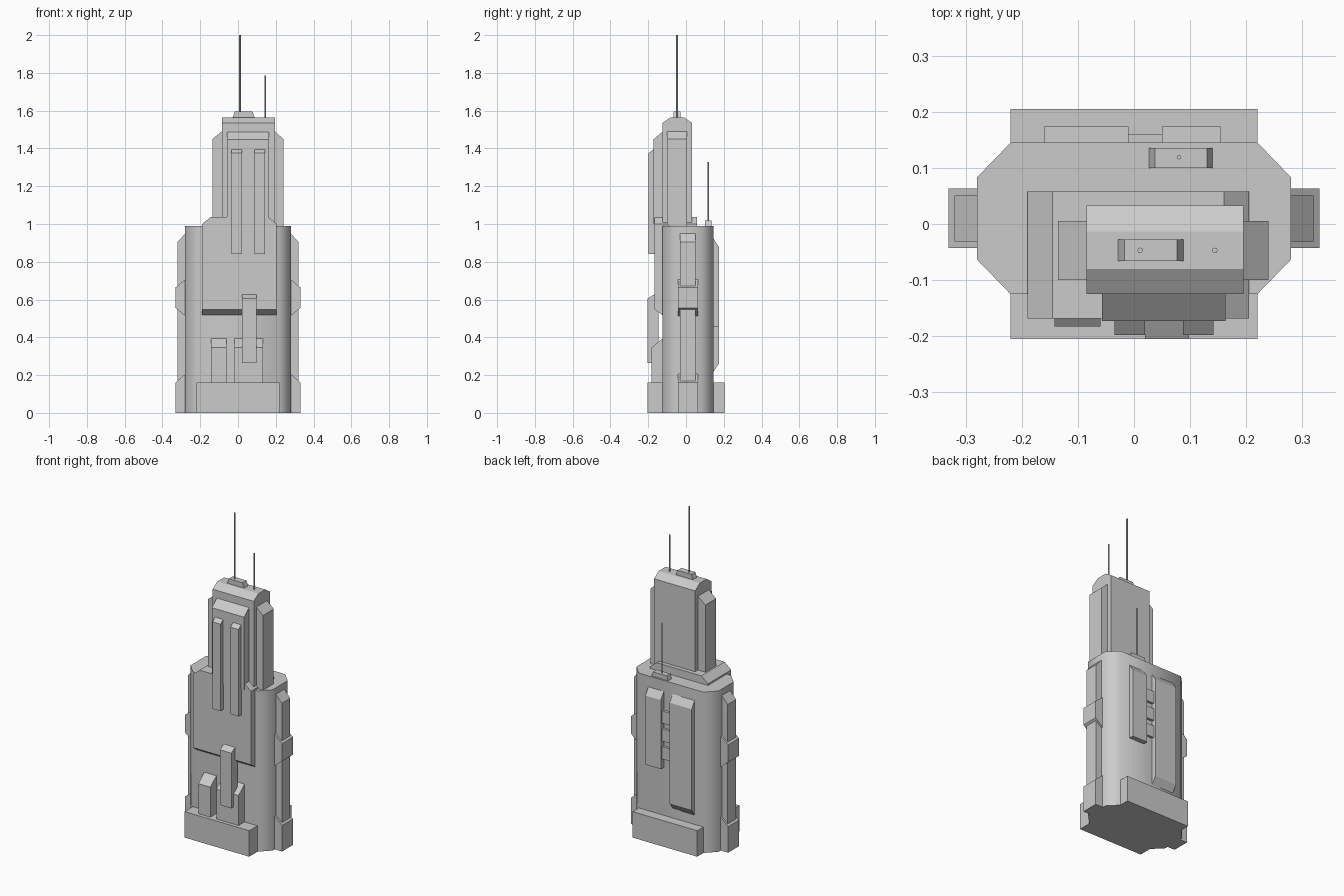
import bpy, bmesh, math

if "Cube" in bpy.data.objects:
    bpy.data.objects.remove(bpy.data.objects["Cube"])


def prism(name, profile, axis, lo, hi):
    """Extrude a 2D profile along an axis: X -> (y,z), Y -> (x,z), Z -> (x,y)."""
    place = {'X': lambda a, b, t: (t, a, b),
             'Y': lambda a, b, t: (a, t, b),
             'Z': lambda a, b, t: (a, b, t)}[axis]
    bm = bmesh.new()
    n = len(profile)
    rings = [[bm.verts.new(place(a, b, t)) for a, b in profile] for t in (lo, hi)]
    for r in rings:
        bm.faces.new(r)
    for i in range(n):
        j = (i + 1) % n
        bm.faces.new((rings[0][i], rings[0][j], rings[1][j], rings[1][i]))
    bmesh.ops.recalc_face_normals(bm, faces=bm.faces)
    me = bpy.data.meshes.new(name)
    bm.to_mesh(me)
    bm.free()
    ob = bpy.data.objects.new(name, me)
    bpy.context.collection.objects.link(ob)
    return ob


def box(name, x0, x1, y0, y1, z0, z1):
    return prism(name, [(x0, y0), (x1, y0), (x1, y1), (x0, y1)], 'Z', z0, z1)


def slope_panel(name, axis, out, inn, z0, z1, drop, lo, hi, rise=0):
    """Panel standing out to 'out', sloped back to 'inn' at its top (and bottom if rise)."""
    pts = [(inn, z0), (out, z0 + rise), (out, z1 - drop), (inn, z1)]
    return prism(name, pts, axis, lo, hi)


def antenna(name, x, y, z0, z1, r=0.005):
    ring = [(x + r * math.cos(i * math.pi / 4), y + r * math.sin(i * math.pi / 4))
            for i in range(8)]
    return prism(name, ring, 'Z', z0, z1)


# Main octagonal block with smooth corners, and the wide foot
right = [(0.22, -0.125), (0.28, -0.063), (0.28, 0.083), (0.22, 0.145)]
body = prism("main_block", right + [(-x, y) for x, y in reversed(right)], 'Z', 0, 0.99)
bpy.context.view_layer.objects.active = body
body.select_set(True)
bpy.ops.object.shade_smooth_by_angle(angle=math.radians(50))
box("foot", -0.22, 0.22, -0.205, 0.205, 0, 0.16)

# Front slab wrapping over the roof, underside sloped back to the wall
slab = prism("upper_slab", [(-0.19, 0.52), (0.205, 0.52), (0.205, 1.0), (0.16, 1.037),
                            (-0.145, 1.037), (-0.19, 1.0)], 'Y', -0.168, 0.058)
for v in slab.data.vertices:
    if v.co.z < 0.6:
        if v.co.y < 0:
            v.co.z = 0.548
        else:
            v.co.z = 0.39

# Tower with chamfered roof
prism("tower", [(-0.125, 0.95), (0.033, 0.95), (0.033, 1.535), (-0.013, 1.565),
                (-0.08, 1.565), (-0.125, 1.535)], 'X', -0.085, 0.195)
slope_panel("tower_side_left", 'Y', -0.135, -0.08, 0.98, 1.495, 0.045, -0.1, 0.005)
slope_panel("tower_side_right", 'Y', 0.24, 0.19, 0.98, 1.495, 0.045, -0.1, 0.005)
slope_panel("tower_front", 'X', -0.173, -0.12, 1.0, 1.492, 0.045, -0.057, 0.163)
for i, x in enumerate((-0.035, 0.087)):
    slope_panel(f"tower_fin_{i}", 'X', -0.198, -0.16, 0.84, 1.405, 0.03, x, x + 0.055)

# Lower front blocks
slope_panel("front_pillar", 'X', -0.205, -0.145, 0.265, 0.64, 0.035, 0.02, 0.098)
slope_panel("front_block_left", 'X', -0.183, -0.12, 0, 0.397, 0.052, -0.142, -0.06)
slope_panel("front_block_right", 'X', -0.183, -0.12, 0, 0.397, 0.052, -0.018, 0.132)

# Side strips with mid and foot collars, mirrored
for side, s in (("left", -1), ("right", 1)):
    slope_panel(f"side_strip_{side}", 'Y', s * 0.32, s * 0.275, 0.0, 0.955, 0.05, -0.031, 0.051)
    slope_panel(f"side_collar_{side}", 'Y', s * 0.331, s * 0.275, 0.51, 0.71, 0.046,
                -0.043, 0.063, rise=0.046)
    slope_panel(f"side_foot_{side}", 'Y', s * 0.331, s * 0.275, 0, 0.21, 0.05, -0.043, 0.063)

# Back panels and the small links between them
slope_panel("back_panel_long", 'X', 0.174, 0.14, 0.21, 0.93, 0.05, -0.16, -0.01, rise=0.05)
slope_panel("back_panel_short", 'X', 0.174, 0.14, 0.455, 0.93, 0.05, 0.05, 0.155)
for i in range(3):
    z = 0.55 + 0.11 * i
    box(f"back_link_{i}", -0.02, 0.06, 0.135, 0.16, z - 0.038, z + 0.038)

# Antenna bases and antennas
prism("roof_antenna_base", [(-0.03, 1.56), (0.09, 1.56), (0.077, 1.595), (-0.017, 1.595)],
      'Y', -0.066, -0.028)
prism("rear_antenna_base", [(0.025, 0.985), (0.142, 0.985), (0.13, 1.018), (0.037, 1.018)],
      'Y', 0.1, 0.135)
antenna("tall_antenna", 0.011, -0.047, 1.58, 2.0)
antenna("short_antenna", 0.144, -0.047, 1.55, 1.787)
antenna("rear_antenna", 0.08, 0.119, 1.0, 1.328, 0.004)
